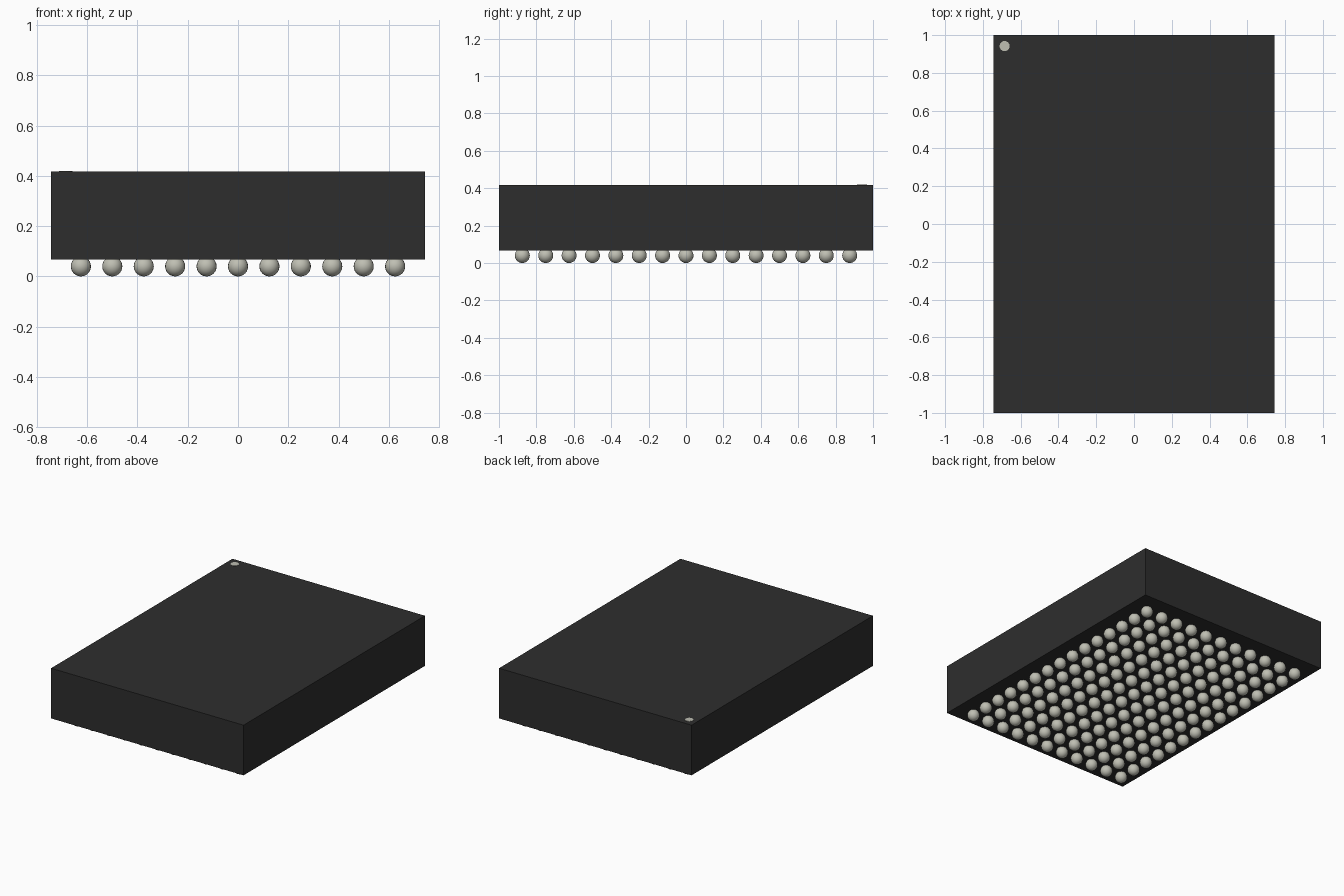
import bpy
import bmesh
from mathutils import Matrix

cube = bpy.data.objects.get("Cube")
if cube:
    bpy.data.objects.remove(cube, do_unlink=True)


def make_material(name, color):
    mat = bpy.data.materials.new(name)
    mat.use_nodes = True
    mat.diffuse_color = color
    bsdf = next(n for n in mat.node_tree.nodes if n.type == 'BSDF_PRINCIPLED')
    bsdf.inputs["Base Color"].default_value = color
    return mat


def add_object(name, bm, mat, smooth=False):
    mesh = bpy.data.meshes.new(name)
    for face in bm.faces:
        face.smooth = smooth
    bm.to_mesh(mesh)
    bm.free()
    mesh.materials.append(mat)
    obj = bpy.data.objects.new(name, mesh)
    bpy.context.collection.objects.link(obj)
    return obj


black = make_material("package black", (0.027, 0.027, 0.027, 1))
solder = make_material("solder grey", (0.52, 0.52, 0.45, 1))

WIDTH, DEPTH = 1.486, 2.0
BOTTOM, TOP = 0.068, 0.418
PITCH, RADIUS = 0.125, 0.04
COLUMNS, ROWS = 11, 15

# Package body: a sharp-edged block
bm = bmesh.new()
bmesh.ops.create_cube(bm, size=1, matrix=Matrix.Translation((0, 0, (BOTTOM + TOP) / 2))
                      @ Matrix.Diagonal((WIDTH, DEPTH, TOP - BOTTOM, 1)))
add_object("package_body", bm, black)

# Corner marker: a thin disc on the top face
bm = bmesh.new()
bmesh.ops.create_cone(bm, cap_ends=True, segments=16, radius1=0.027, radius2=0.027,
                      depth=0.004, matrix=Matrix.Translation((-0.685, 0.942, TOP)))
add_object("corner_marker", bm, solder)

# Solder balls: a full grid on the underside
bm = bmesh.new()
for i in range(COLUMNS):
    for j in range(ROWS):
        x = (i - (COLUMNS - 1) / 2) * PITCH
        y = (j - (ROWS - 1) / 2) * PITCH
        bmesh.ops.create_uvsphere(bm, u_segments=20, v_segments=12, radius=RADIUS,
                                  matrix=Matrix.Translation((x, y, RADIUS)))
add_object("solder_balls", bm, solder, smooth=True)
